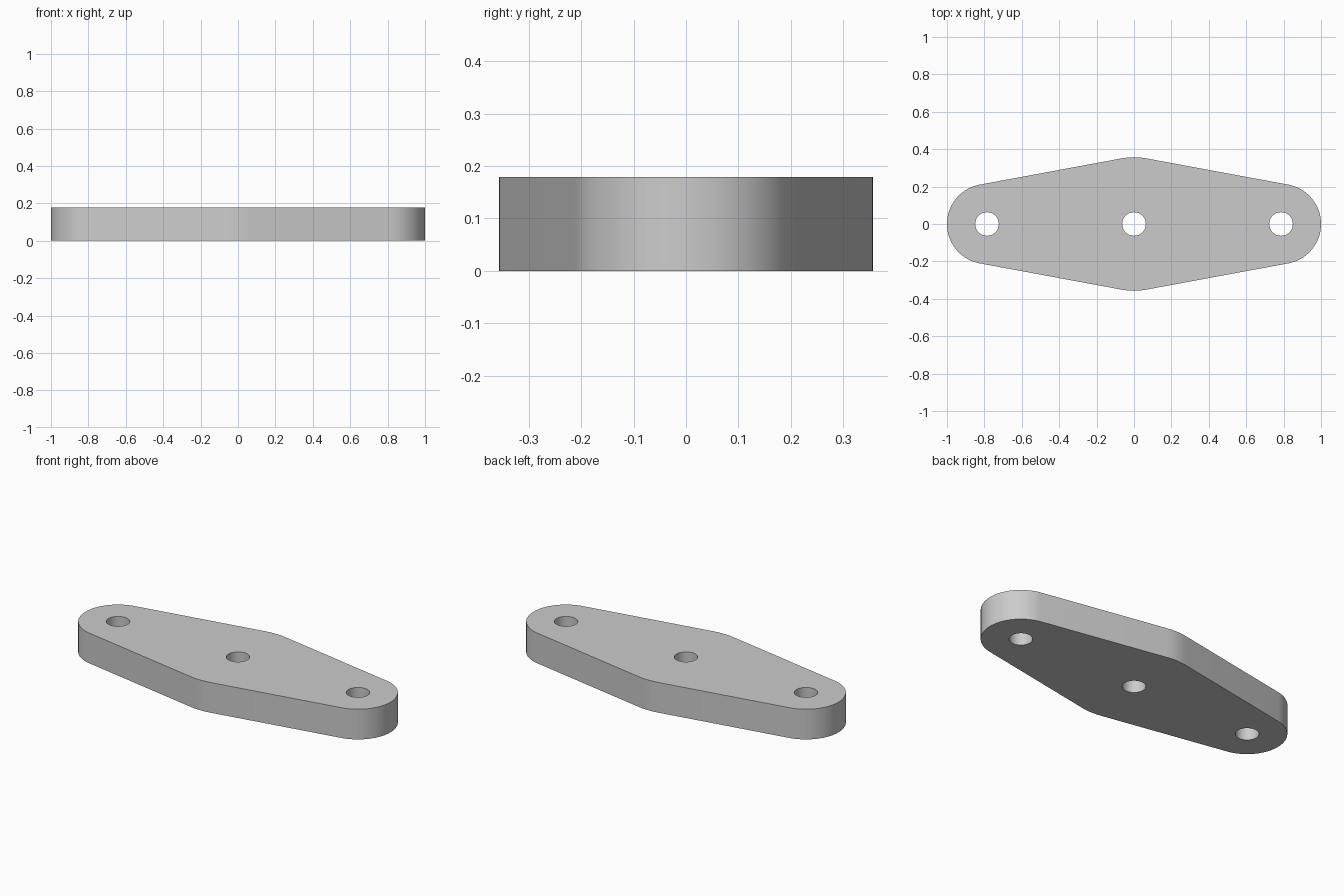
import bpy
import bmesh
from math import asin, cos, sin, pi

cube = bpy.data.objects.get("Cube")
if cube:
    bpy.data.objects.remove(cube, do_unlink=True)

THICK = 0.179
END_R, MID_R, HOLE_R = 0.214, 0.357, 0.063
SPACING = 1 - END_R

steel = bpy.data.materials.new("light grey metal")
steel.use_nodes = True
grey = (0.6, 0.6, 0.6, 1)
steel.diffuse_color = grey
steel.node_tree.nodes["Principled BSDF"].inputs["Base Color"].default_value = grey


def arc(cx, radius, start, end, steps):
    angles = [start + (end - start) * i / steps for i in range(steps + 1)]
    return [(cx + radius * cos(a), radius * sin(a)) for a in angles]


def add_loop(bm, points):
    verts = [bm.verts.new((x, y, 0)) for x, y in points]
    return [bm.edges.new((v, verts[i - 1])) for i, v in enumerate(verts)]


# Outline: straight tangents joining a wide middle arc to two round ends
tilt = asin((MID_R - END_R) / SPACING)
lean = pi / 2 - tilt
outline = (arc(SPACING, END_R, -lean, lean, 40)
           + arc(0, MID_R, lean, pi - lean, 8)
           + arc(-SPACING, END_R, pi - lean, pi + lean, 40)
           + arc(0, MID_R, pi + lean, 2 * pi - lean, 8))

bm = bmesh.new()
edges = add_loop(bm, outline)

# Three bolt holes along the centre line
for x in (-SPACING, 0, SPACING):
    edges += add_loop(bm, arc(x, HOLE_R, 0, 2 * pi, 48)[:-1])

# Fill between the loops, then raise to full thickness
bmesh.ops.triangle_fill(bm, edges=edges, use_beauty=True, normal=(0, 0, 1))
raised = bmesh.ops.extrude_face_region(bm, geom=bm.faces[:], use_keep_orig=True)
top = [g for g in raised["geom"] if isinstance(g, bmesh.types.BMVert)]
bmesh.ops.translate(bm, verts=top, vec=(0, 0, THICK))
bmesh.ops.recalc_face_normals(bm, faces=bm.faces[:])

mesh = bpy.data.meshes.new("mounting_plate")
bm.to_mesh(mesh)
bm.free()
mesh.materials.append(steel)
plate = bpy.data.objects.new("mounting_plate", mesh)
bpy.context.collection.objects.link(plate)

# Smooth round walls, crisp rims
bpy.ops.object.select_all(action="DESELECT")
plate.select_set(True)
bpy.context.view_layer.objects.active = plate
bpy.ops.object.shade_smooth_by_angle(angle=pi / 6)
